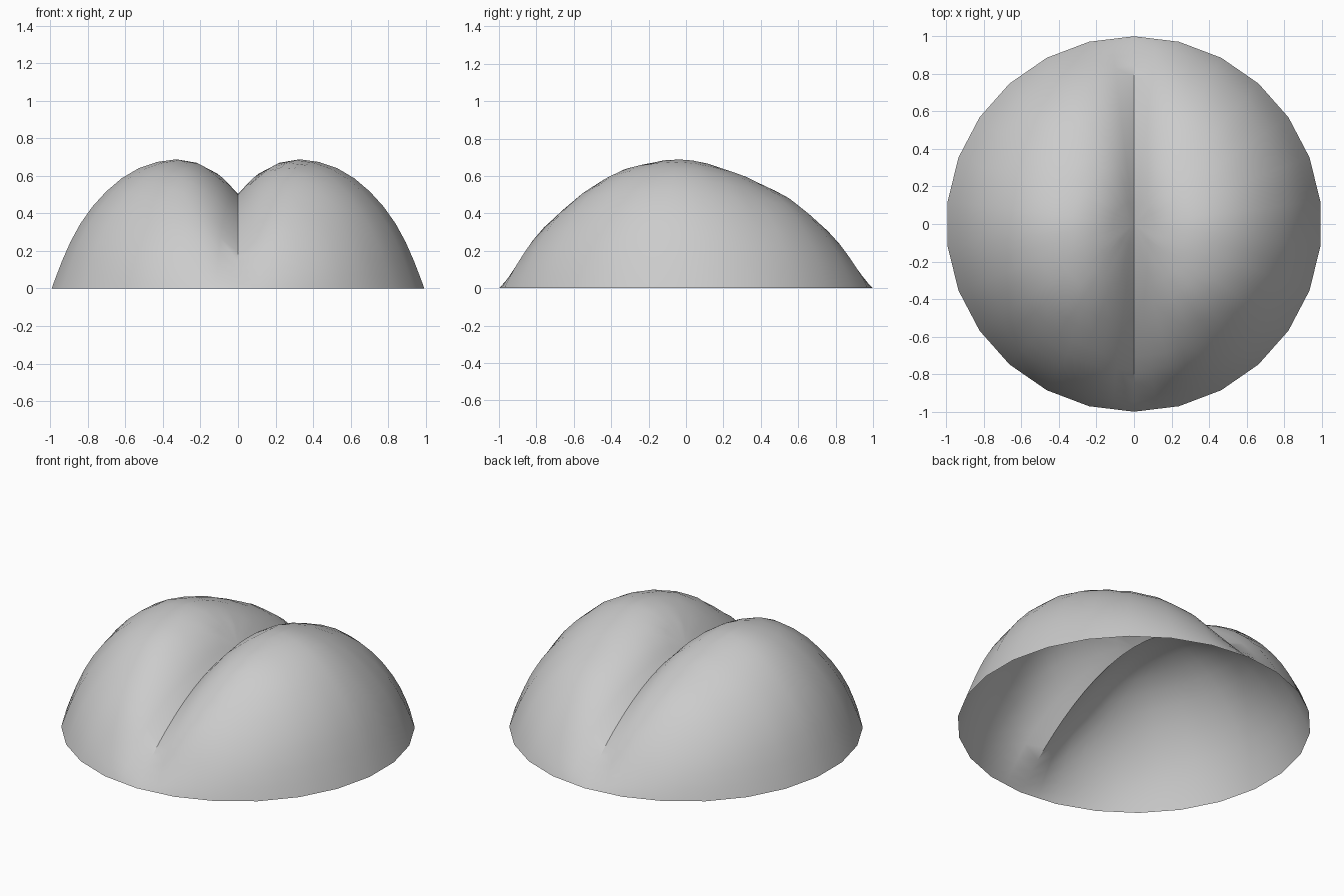
import bpy, bmesh, math

if "Cube" in bpy.data.objects:
    bpy.data.objects.remove(bpy.data.objects["Cube"])

SIDES = 26          # straight edges around the rim
SEG = SIDES * 2     # columns around the dome
RINGS = 14

# Lobe fullness across the width (0 = crease, 1 = rim)
LOBE = [(0, .505), (.08, .594), (.18, .677), (.3, .755), (.42, .82), (.54, .897),
        (.64, .97), (.73, 1.05), (.81, 1.15), (.89, 1.28), (.95, 1.35), (1, 1.38)]
# Small front-to-back variation of the lobe height
LENGTH = [(-1, 1.15), (-.8, 1.14), (-.6, 1.07), (-.4, 1.05), (-.2, 1.015), (0, 1),
          (.2, .97), (.4, .965), (.6, 1.02), (.8, 1.06), (1, 1.1)]


def lookup(table, t):
    t = max(table[0][0], min(table[-1][0], t))
    for (a, va), (b, vb) in zip(table, table[1:]):
        if t <= b:
            return va + (vb - va) * (t - a) / (b - a)


def height(x, y, r):
    """Dome height at a point; r is the fraction of the way to the rim."""
    half_width = math.sqrt(max(1 - y * y, 1e-6))
    # the crease softens out toward its two ends
    f = max(0, min(1, (abs(y) - .78) / .2))
    e = .05 * f * f * (3 - 2 * f)
    u = min(1, (math.sqrt(x * x + e * e) - e) / half_width)
    k = 1 + (lookup(LENGTH, y) - 1) * min(1, u / .3)
    return (1 - r * r) * lookup(LOBE, u) * k


# Open two-lobed shell built from rings around the centre
bm = bmesh.new()
center = bm.verts.new((0, 0, height(0, 0, 0)))
rings = []
for i in range(1, RINGS + 1):
    r = math.sin(math.pi / 2 * i / RINGS)
    ring = []
    for j in range(SEG):
        a = math.pi / 2 + 2 * math.pi * j / SEG
        rim = math.cos(math.pi / SIDES) if j % 2 else 1
        x, y = r * rim * math.cos(a), r * rim * math.sin(a)
        if j % (SEG // 2) == 0:
            x = 0
        ring.append(bm.verts.new((x, y, height(x, y, r) if i < RINGS else 0)))
    rings.append(ring)

for j in range(SEG):
    n = (j + 1) % SEG
    bm.faces.new((center, rings[0][j], rings[0][n]))
    for inner, outer in zip(rings, rings[1:]):
        bm.faces.new((inner[j], outer[j], outer[n], inner[n]))

mesh = bpy.data.meshes.new("split_dome")
bm.to_mesh(mesh)
bm.free()
dome = bpy.data.objects.new("split_dome", mesh)
bpy.context.collection.objects.link(dome)

# Plain grey surface
grey = bpy.data.materials.new("light_grey")
grey.diffuse_color = (.6, .6, .6, 1)
grey.use_nodes = True
grey.node_tree.nodes["Principled BSDF"].inputs["Base Color"].default_value = grey.diffuse_color
mesh.materials.append(grey)

# Smooth lobes with a sharp crease
bpy.context.view_layer.objects.active = dome
dome.select_set(True)
bpy.ops.object.shade_smooth_by_angle(angle=math.radians(38))
